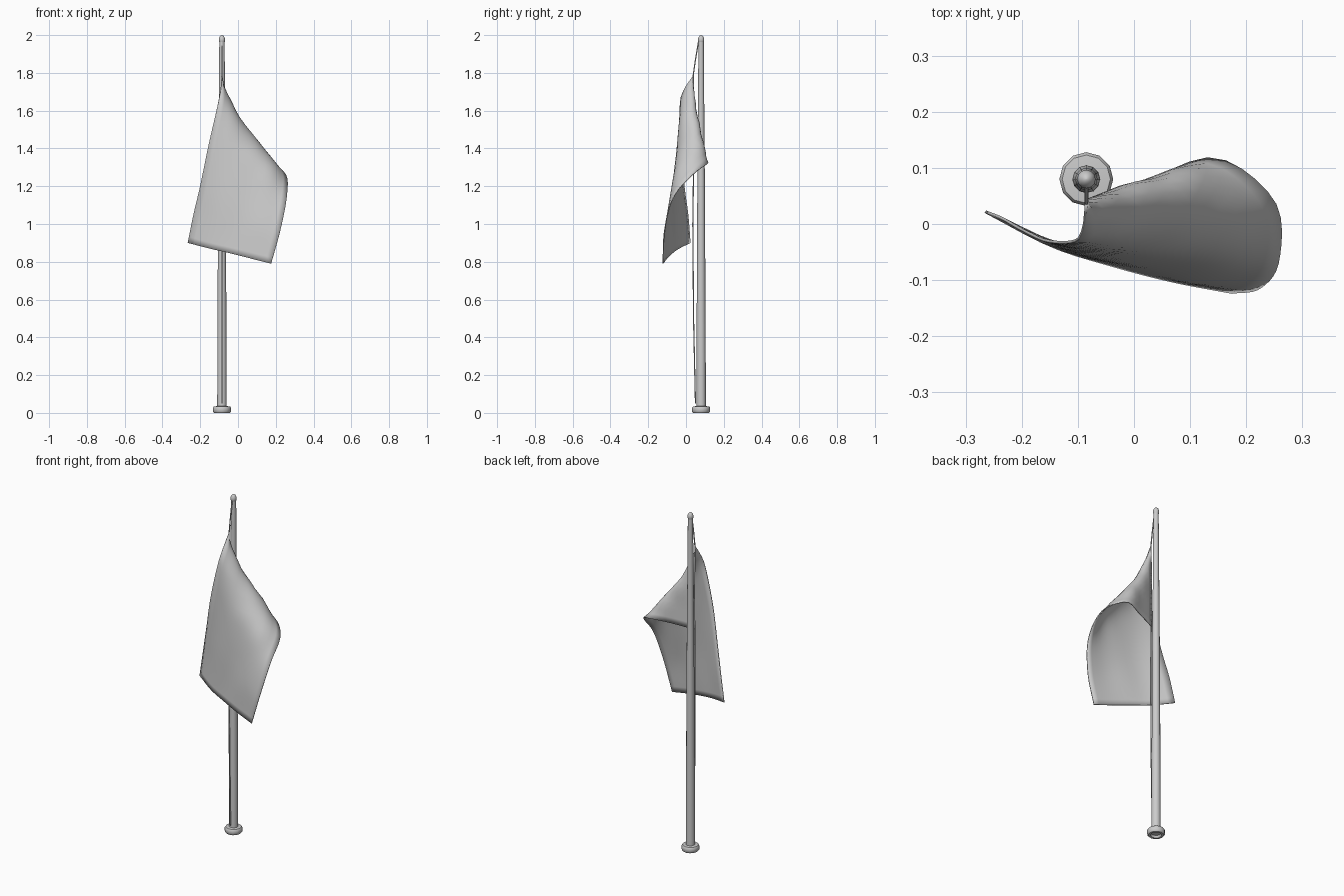
import bpy, bmesh, math
from mathutils import Vector

if "Cube" in bpy.data.objects:
    bpy.data.objects.remove(bpy.data.objects["Cube"])

PX, PY = -0.085, 0.08   # pole axis


def make_object(name, verts, faces, angle=40):
    mesh = bpy.data.meshes.new(name)
    mesh.from_pydata(verts, [], faces)
    bm = bmesh.new()
    bm.from_mesh(mesh)
    bmesh.ops.recalc_face_normals(bm, faces=bm.faces)
    bm.to_mesh(mesh)
    bm.free()
    ob = bpy.data.objects.new(name, mesh)
    bpy.context.collection.objects.link(ob)
    bpy.ops.object.select_all(action='DESELECT')
    ob.select_set(True)
    bpy.context.view_layer.objects.active = ob
    bpy.ops.object.shade_smooth_by_angle(angle=math.radians(angle))
    return ob


def lathe(name, profile, sides):
    """Revolve (radius, z) points round the pole axis, capping both ends."""
    verts, faces = [], []
    for r, z in profile:
        for i in range(sides):
            a = 2 * math.pi * i / sides
            verts.append((PX + r * math.cos(a), PY + r * math.sin(a), z))
    for k in range(len(profile) - 1):
        for i in range(sides):
            j = (i + 1) % sides
            faces.append((k * sides + i, k * sides + j,
                          (k + 1) * sides + j, (k + 1) * sides + i))
    faces.append(tuple(range(sides)))
    faces.append(tuple(range((len(profile) - 1) * sides, len(profile) * sides)))
    return make_object(name, verts, faces)


def spline(points, t):
    """Catmull-Rom point at t in 0..1."""
    n = len(points) - 1
    i = min(int(t * n), n - 1)
    f = t * n - i
    p1, p2 = points[i], points[i + 1]
    p0 = points[i - 1] if i > 0 else p1 * 2 - p2
    p3 = points[i + 2] if i + 2 <= n else p2 * 2 - p1
    return 0.5 * (2 * p1 + (p2 - p0) * f + (2 * p0 - 5 * p1 + 4 * p2 - p3) * f ** 2
                  + (3 * p1 - p0 - 3 * p2 + p3) * f ** 3)


def resample(points, count):
    """Even arc-length samples along the spline."""
    fine = [spline(points, k / 300) for k in range(301)]
    dist = [0.0]
    for a, b in zip(fine, fine[1:]):
        dist.append(dist[-1] + (b - a).length)
    out, k = [], 0
    for s in range(count + 1):
        d = dist[-1] * s / count
        while k < 299 and dist[k + 1] < d:
            k += 1
        out.append(fine[k].lerp(fine[k + 1], (d - dist[k]) / (dist[k + 1] - dist[k])))
    return out


def rope(name, points, radius=0.0035):
    curve = bpy.data.curves.new(name, 'CURVE')
    curve.dimensions = '3D'
    curve.bevel_depth = radius
    curve.bevel_resolution = 1
    curve.use_fill_caps = True
    s = curve.splines.new('POLY')
    s.points.add(len(points) - 1)
    for p, co in zip(s.points, points):
        p.co = (*co, 1)
    ob = bpy.data.objects.new(name, curve)
    bpy.context.collection.objects.link(ob)


# Pole, base ring and finial
lathe("pole", [(0.025, 0.012), (0.0245, 0.3), (0.02, 1.2), (0.014, 1.97)], 12)
lathe("base", [(0.024, 0.012), (0.03, 0.0), (0.042, 0.0), (0.048, 0.007),
               (0.048, 0.027), (0.043, 0.034), (0.024, 0.036)], 12)
lathe("finial", [(0.012, 1.958), (0.0165, 1.968), (0.0165, 1.98),
                 (0.0125, 1.991), (0.006, 1.998), (0.001, 2.0)], 12)

# Draped flag: five guide lines from the hoist to the fly edge
guides = [
    [(-.085, .038, 1.785), (-.09, -.005, 1.72), (-.105, -.03, 1.64), (-.155, -.03, 1.42),
     (-.2, -.01, 1.2), (-.235, .01, 1.05), (-.265, .022, .9)],
    [(-.085, .042, 1.66), (-.045, .046, 1.655), (-.02, .02, 1.61), (-.014, -.02, 1.54),
     (-.03, -.047, 1.4), (-.08, -.055, 1.15), (-.15, -.038, .87)],
    [(-.085, .042, 1.535), (0, .07, 1.535), (.06, .05, 1.495), (.09, 0, 1.43),
     (.085, -.053, 1.32), (.03, -.076, 1.1), (-.045, -.072, .846)],
    [(-.085, .042, 1.41), (0, .07, 1.42), (.1, .092, 1.42), (.175, .01, 1.345),
     (.175, -.06, 1.24), (.12, -.1, 1.02), (.065, -.101, .818)],
    [(-.085, .042, 1.29), (.03, .08, 1.31), (.148, .116, 1.32), (.25, .04, 1.265),
     (.258, -.065, 1.145), (.225, -.113, .97), (.175, -.122, .79)],
]
NU, NV = 28, 14
rows = [resample([Vector(p) for p in g], NU) for g in guides]
verts = [spline([r[u] for r in rows], v / NV) for v in range(NV + 1) for u in range(NU + 1)]
W = NU + 1
faces = [(v * W + u, v * W + u + 1, (v + 1) * W + u + 1, (v + 1) * W + u)
         for v in range(NV) for u in range(NU)]
flag = make_object("flag", verts, faces, 60)
solid = flag.modifiers.new("thickness", 'SOLIDIFY')
solid.thickness = 0.005
solid.offset = 0

# Halyard: above, along and below the hoist edge
rope("halyard", [(PX, .066, 1.965), (PX, .05, 1.87), (PX, .038, 1.785),
                 (PX, .042, 1.53), (PX, .04, 1.29), (PX, .036, 1.0),
                 (PX, .04, .5), (PX, .05, .05)])
